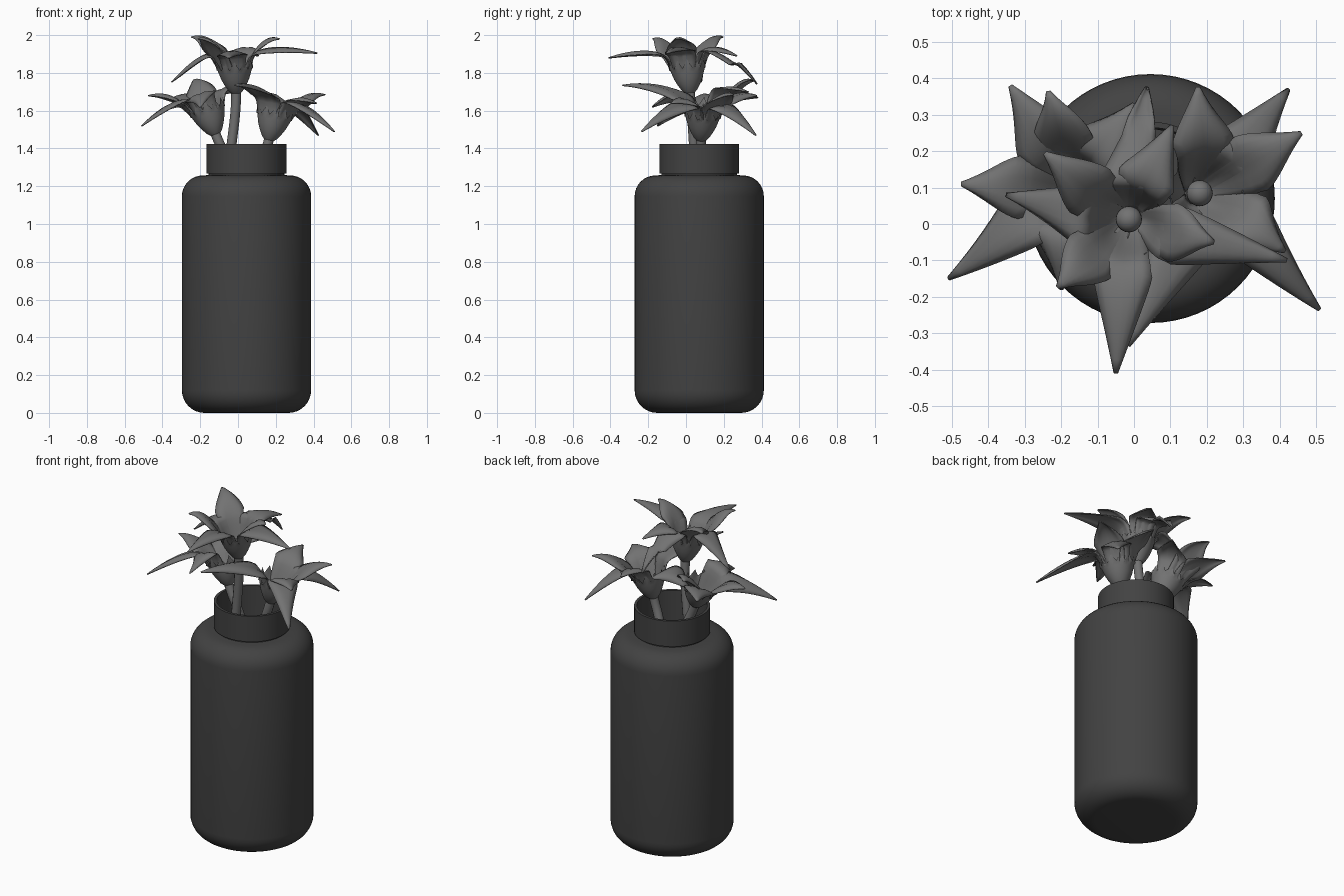
import bpy, math
from mathutils import Vector

if "Cube" in bpy.data.objects:
    bpy.data.objects.remove(bpy.data.objects["Cube"])

VX, VY = 0.045, 0.07


def material(name, g):
    m = bpy.data.materials.new(name)
    m.diffuse_color = (g, g, g, 1)
    m.use_nodes = True
    m.node_tree.nodes["Principled BSDF"].inputs["Base Color"].default_value = m.diffuse_color
    return m


DARK, MID = material("vase_dark", 0.055), material("flower_grey", 0.17)


def make(name, verts, faces, mat, angle=40):
    me = bpy.data.meshes.new(name)
    me.from_pydata([tuple(v) for v in verts], [], faces)
    me.update()
    me.materials.append(mat)
    ob = bpy.data.objects.new(name, me)
    bpy.context.collection.objects.link(ob)
    bpy.ops.object.select_all(action='DESELECT')
    ob.select_set(True)
    bpy.context.view_layer.objects.active = ob
    bpy.ops.object.shade_smooth_by_angle(angle=math.radians(angle))
    return ob


def grid_faces(rows, cols, wrap=False):
    return [(r * cols + c, r * cols + (c + 1) % cols,
             (r + 1) * cols + (c + 1) % cols, (r + 1) * cols + c)
            for r in range(rows - 1) for c in range(cols if wrap else cols - 1)]


def bezier(p, t):
    s = 1 - t
    return p[0]*s**3 + p[1]*3*s*s*t + p[2]*3*s*t*t + p[3]*t**3


# Vase: revolved outer wall, neck and hollow inside
def corner(r, z, rad, a0, a1, n=8):
    return [(r + rad * math.cos(math.radians(a0 + (a1 - a0) * i / n)),
             z + rad * math.sin(math.radians(a0 + (a1 - a0) * i / n))) for i in range(n + 1)]


def revolve(name, profile, n=64):
    verts = [(VX + r * math.cos(2*math.pi*i/n), VY + r * math.sin(2*math.pi*i/n), z)
             for r, z in profile for i in range(n)]
    return make(name, verts, grid_faces(len(profile), n, True), DARK)


revolve("vase", [(0.001, 0)] + corner(0.222, 0.12, 0.12, -90, 0)
        + corner(0.232, 1.147, 0.11, 0, 90)
        + [(0.2, 1.259), (0.2, 1.268), (0.211, 1.268), (0.211, 1.424), (0.195, 1.424), (0.19, 1.24)]
        + corner(0.222, 1.137, 0.1, 90, 0) + corner(0.222, 0.13, 0.1, 0, -90) + [(0.001, 0.03)])


# Flower parts
def frame(axis):
    u = axis.cross(Vector((0, 1, 0))).normalized()
    return u, axis.cross(u)


def petal(name, base, axis, tip, width):
    tip = Vector(tip)
    out = tip - base
    out = (out - axis * out.dot(axis)).normalized()
    rim = base + axis * 0.185 + out * 0.1
    mid = rim.lerp(tip, 0.5)
    mid.z = max(rim.z * 0.6 + tip.z * 0.4, tip.z - 0.03) + 0.06
    low = [base + out*0.02, base + axis*0.05 + out*0.065, base + axis*0.12 + out*0.07, rim]
    high = [rim, rim + (rim - low[2]) * 0.8, mid, tip]
    pts = [bezier(low, i / 6) for i in range(6)] + [bezier(high, i / 12) for i in range(13)]
    side = axis.cross(out).normalized()
    verts, cols, n = [], 7, len(pts)
    for i, p in enumerate(pts):
        t = i / (n - 1)
        tan = (pts[min(i + 1, n - 1)] - pts[max(i - 1, 0)]).normalized()
        nor = tan.cross(side).normalized()
        if nor.dot(axis) - nor.dot(out) < 0:
            nor = -nor
        if t < 0.5:
            w = 0.025 + (width - 0.025) * math.sin(t * math.pi)
        else:
            x = (t - 0.5) / 0.5
            w = width * (1 - x ** 1.4) + 0.004
        for c in range(cols):
            s = c / 3 - 1
            # Cupped at the throat, folding down past the rim, with a midrib crease
            lift = w * ((0.4 - 1.1 * t) * s * s - (0.08 if c == 3 else 0))
            verts.append(p + side * (w * s) + nor * lift)
    ob = make(name, verts, grid_faces(n, cols), MID, 60)
    mod = ob.modifiers.new("thickness", 'SOLIDIFY')
    mod.thickness = 0.006
    mod.offset = 0


def calyx(name, base, axis):
    u, v = frame(axis)
    n, rows = 48, 7
    prof = [(0.022, -0.01), (0.042, 0.01), (0.06, 0.04), (0.075, 0.07), (0.085, 0.1), (0.092, 0.12), (0.1, 0.135)]
    verts = []
    for k, (r, h) in enumerate(prof):
        for i in range(n):
            a = 2 * math.pi * i / n
            z = h + ((0.035 if i % 4 == 0 else (0.008 if i % 2 else -0.012)) if k == rows - 1 else 0)
            verts.append(base + axis*z + (u*math.cos(a) + v*math.sin(a)) * r)
    make(name, verts, grid_faces(rows, n, True) + [tuple(range(n))], MID)


def tube(name, pts, rad):
    pts = [Vector(p) for p in pts]
    n, rows, verts = 12, 17, []
    for i in range(rows):
        p = bezier(pts, i / (rows - 1))
        q = bezier(pts, i / (rows - 1) + 0.01)
        u, v = frame((q - p).normalized())
        verts += [p + (u*math.cos(2*math.pi*k/n) + v*math.sin(2*math.pi*k/n)) * rad for k in range(n)]
    make(name, verts, grid_faces(rows, n, True), MID)


def flower(name, base, top, foot, tips, width):
    base = Vector(base)
    axis = (Vector(top) - base).normalized()
    calyx(name + "_calyx", base, axis)
    for i, tip in enumerate(tips):
        petal(f"{name}_petal_{i}", base, axis, tip, width)
    foot = Vector(foot)
    tube(name + "_stem", [foot, foot + Vector((0, 0, 0.25)), base - axis * 0.15, base + axis * 0.02], 0.026)
    # Rounded pistil deep in the cup
    bpy.ops.mesh.primitive_uv_sphere_add(segments=20, ring_count=12, radius=0.036, location=base + axis * 0.07)
    ob = bpy.context.object
    ob.name = name + "_pistil"
    ob.data.materials.append(MID)
    bpy.ops.object.shade_smooth()


flower("top_flower", (-0.01, 0.02, 1.70), (-0.022, 0.0, 1.9), (-0.06, 0.05, 1.1),
       [(-0.05, -0.41, 1.88), (0.42, -0.10, 1.905), (0.035, 0.375, 1.74), (-0.245, 0.195, 1.99),
        (0.22, -0.05, 1.98), (-0.35, 0.08, 1.75), (-0.21, -0.175, 1.98), (0.105, 0.27, 1.89)], 0.077)
flower("left_flower", (-0.12, 0.08, 1.48), (-0.19, 0.1, 1.68), (-0.03, 0.1, 1.1),
       [(-0.51, -0.15, 1.52), (-0.475, 0.11, 1.68), (-0.34, 0.38, 1.67),
        (-0.236, 0.365, 1.76), (0.0, 0.33, 1.70), (-0.2, -0.18, 1.62)], 0.082)
flower("right_flower", (0.165, 0.08, 1.45), (0.215, 0.095, 1.67), (0.1, 0.1, 1.1),
       [(0.51, -0.235, 1.49), (0.46, 0.25, 1.685), (0.425, 0.37, 1.47),
        (0.176, 0.376, 1.68), (0.415, -0.075, 1.64), (-0.016, -0.335, 1.735)], 0.082)
